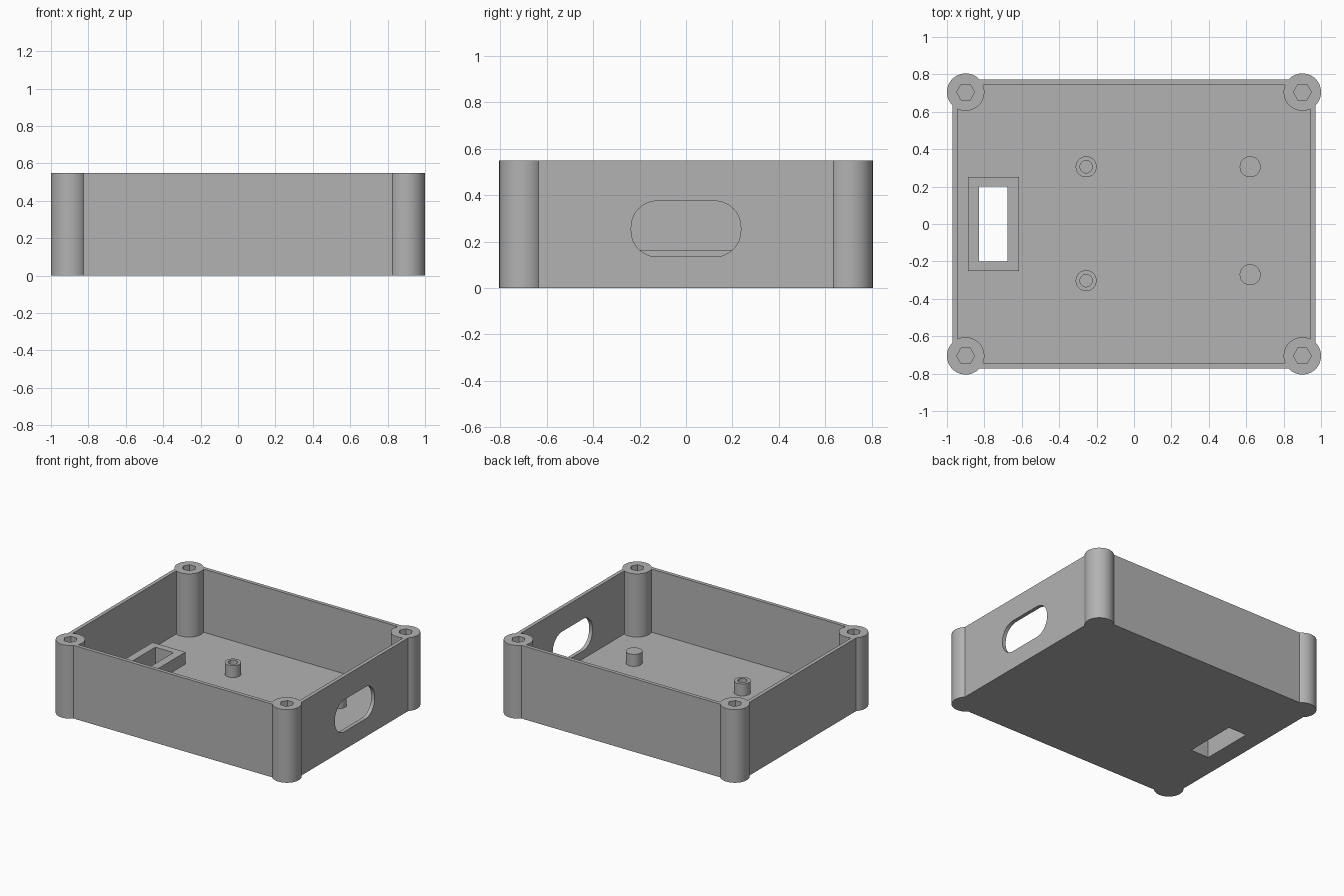
import bpy
import math

if "Cube" in bpy.data.objects:
    bpy.data.objects.remove(bpy.data.objects["Cube"])

H = 0.55          # overall height
FLOOR = 0.075     # floor thickness
BOSS_TOP = 0.165  # top of the raised details on the floor

grey = bpy.data.materials.new("plain grey")
grey.diffuse_color = (0.45, 0.45, 0.45, 1)
grey.use_nodes = True
grey.node_tree.nodes["Principled BSDF"].inputs["Base Color"].default_value = grey.diffuse_color


def prism(name, outline, z0, z1):
    """Closed solid from a flat outline, extruded along z."""
    n = len(outline)
    verts = [(x, y, z) for z in (z0, z1) for x, y in outline]
    faces = [tuple(reversed(range(n))), tuple(range(n, 2 * n))]
    faces += [(i, (i + 1) % n, n + (i + 1) % n, n + i) for i in range(n)]
    mesh = bpy.data.meshes.new(name)
    mesh.from_pydata(verts, [], faces)
    mesh.materials.append(grey)
    ob = bpy.data.objects.new(name, mesh)
    bpy.context.collection.objects.link(ob)
    return ob


def rect(x0, x1, y0, y1):
    return [(x0, y0), (x1, y0), (x1, y1), (x0, y1)]


def ring(x, y, r, n):
    return [(x + r * math.cos(2 * math.pi * i / n),
             y + r * math.sin(2 * math.pi * i / n)) for i in range(n)]


def rounded(w, h, r, n=12):
    """Rounded rectangle outline with half sizes w and h."""
    pts = []
    for k, (sx, sy) in enumerate([(1, 1), (-1, 1), (-1, -1), (1, -1)]):
        for i in range(n + 1):
            a = math.pi / 2 * (k + i / n)
            pts.append((sx * (w - r) + r * math.cos(a),
                        sy * (h - r) + r * math.sin(a)))
    return pts


def combine(ob, other, op):
    """Apply a boolean and remove the helper."""
    mod = ob.modifiers.new("bool", 'BOOLEAN')
    mod.operation, mod.solver, mod.object = op, 'EXACT', other
    bpy.context.view_layer.objects.active = ob
    bpy.ops.object.modifier_apply(modifier=mod.name)
    bpy.data.objects.remove(other, do_unlink=True)


def smooth(ob):
    bpy.ops.object.select_all(action='DESELECT')
    ob.select_set(True)
    bpy.context.view_layer.objects.active = ob
    bpy.ops.object.shade_smooth_by_angle(angle=math.radians(30))


# Open box with thin walls
case = prism("case", rect(-0.971, 0.971, -0.772, 0.772), 0, H)
combine(case, prism("cavity", rect(-0.943, 0.943, -0.744, 0.744), FLOOR, 1), 'DIFFERENCE')

# Corner screw posts with hexagonal sockets
corners = [(sx * 0.9, sy * 0.705) for sx in (-1, 1) for sy in (-1, 1)]
for x, y in corners:
    combine(case, prism("post", ring(x, y, 0.1, 64), 0, H), 'UNION')
for x, y in corners:
    combine(case, prism("socket", ring(x, y, 0.048, 6), FLOOR + 0.02, 1), 'DIFFERENCE')

# Rounded cable opening in the right wall
slot = prism("slot", rounded(0.236, 0.12, 0.112), -0.1, 0.1)
slot.rotation_euler = (math.pi / 2, 0, math.pi / 2)
slot.location = (0.957, 0, 0.255)
bpy.context.view_layer.update()
combine(case, slot, 'DIFFERENCE')

# Rectangular window through the floor
window = rect(-0.828, -0.676, -0.2, 0.2)
combine(case, prism("window", window, -0.1, 0.2), 'DIFFERENCE')
smooth(case)

# Raised frame around the floor window
frame = prism("window_frame", rect(-0.887, -0.614, -0.252, 0.252), FLOOR, BOSS_TOP)
combine(frame, prism("window", window, -0.1, 0.3), 'DIFFERENCE')

# Board supports: two hollow, two solid
for name, x, y, hollow in [("hollow_standoff_back", -0.256, 0.306, True),
                           ("hollow_standoff_front", -0.256, -0.303, True),
                           ("solid_standoff_back", 0.621, 0.306, False),
                           ("solid_standoff_front", 0.621, -0.271, False)]:
    standoff = prism(name, ring(x, y, 0.056, 40), FLOOR, BOSS_TOP)
    if hollow:
        combine(standoff, prism("bore", ring(x, y, 0.033, 32), FLOOR + 0.005, 0.3), 'DIFFERENCE')
    smooth(standoff)
